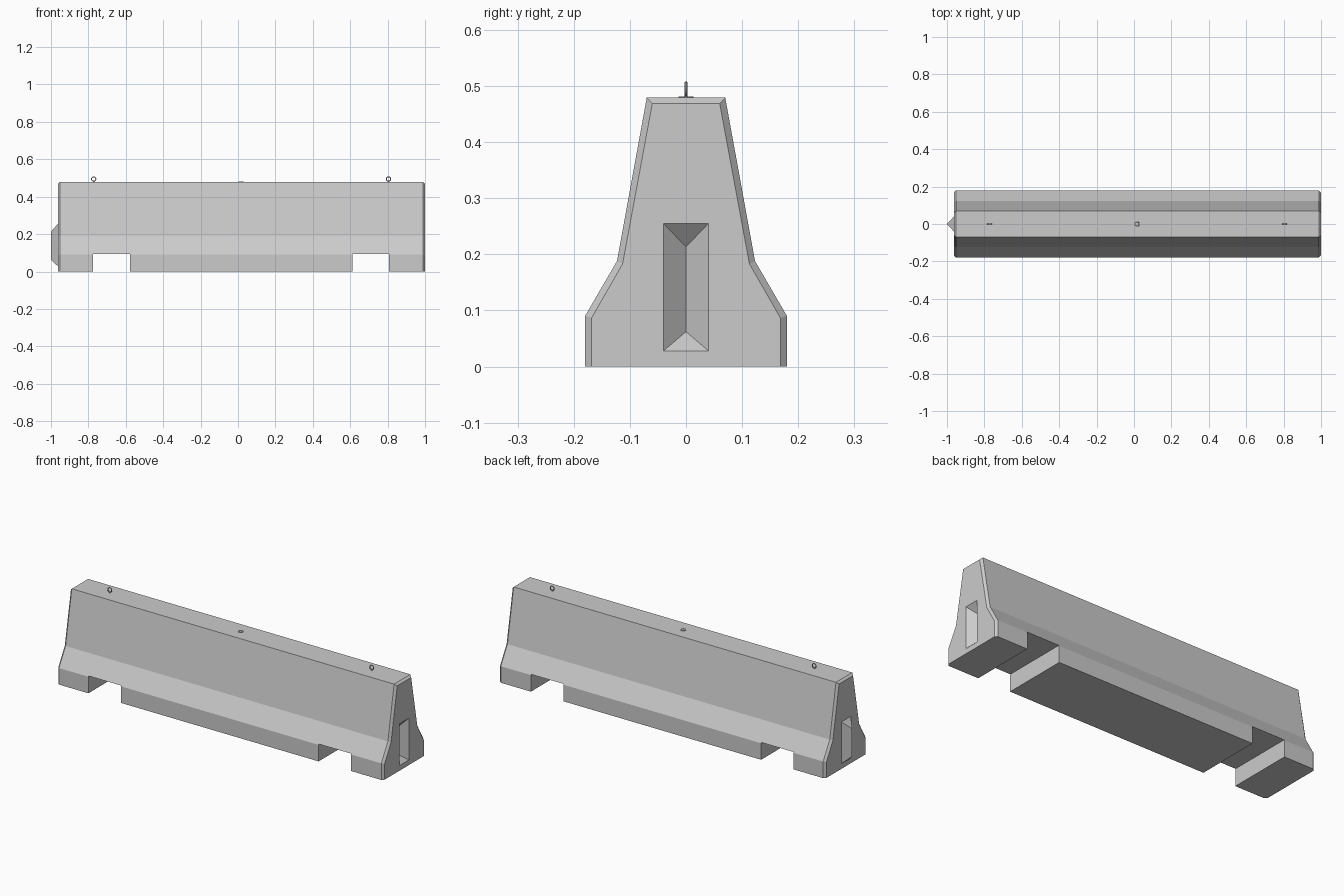
import bpy, bmesh
from math import pi

if "Cube" in bpy.data.objects:
    bpy.data.objects.remove(bpy.data.objects["Cube"])

X0, X1 = -0.963, 1.0          # ends of the concrete body
MID = 0.0165                  # centre of the lifting details
TOP = 0.479


def make_object(name, bm):
    bmesh.ops.recalc_face_normals(bm, faces=bm.faces)
    mesh = bpy.data.meshes.new(name)
    bm.to_mesh(mesh)
    bm.free()
    obj = bpy.data.objects.new(name, mesh)
    bpy.context.collection.objects.link(obj)
    return obj


def loft(name, sections):
    """Skin equal-length closed loops of points and cap both ends."""
    bm = bmesh.new()
    rings = [[bm.verts.new(p) for p in s] for s in sections]
    n = len(rings[0])
    for a, b in zip(rings, rings[1:]):
        for i in range(n):
            j = (i + 1) % n
            bm.faces.new((a[i], a[j], b[j], b[i]))
    bm.faces.new(rings[0])
    bm.faces.new(rings[-1])
    # collapses the zero-width ridge cap of a wedge
    bmesh.ops.remove_doubles(bm, verts=bm.verts, dist=1e-5)
    return make_object(name, bm)


def rect(x, w, z0, z1):
    return [(x, -w, z0), (x, w, z0), (x, w, z1), (x, -w, z1)]


def wedge(name, back, base, tip):
    """Hipped wedge used for both the tongue and its matching pocket."""
    bm = bmesh.new()
    a = [bm.verts.new(p) for p in rect(back, 0.04, 0.028, 0.255)]
    b = [bm.verts.new(p) for p in rect(base, 0.04, 0.028, 0.255)]
    low, high = bm.verts.new((tip, 0, 0.062)), bm.verts.new((tip, 0, 0.213))
    bm.faces.new(a)
    for i in range(4):
        j = (i + 1) % 4
        bm.faces.new((a[i], a[j], b[j], b[i]))
    for f in ((b[0], b[1], low), (b[1], b[2], high, low),
              (b[2], b[3], high), (b[3], b[0], low, high)):
        bm.faces.new(f)
    return make_object(name, bm)


def cut(target, cutter):
    mod = target.modifiers.new("cut", 'BOOLEAN')
    mod.operation, mod.solver, mod.object = 'DIFFERENCE', 'EXACT', cutter
    bpy.context.view_layer.objects.active = target
    bpy.ops.object.modifier_apply(modifier=mod.name)
    bpy.data.objects.remove(cutter)


# Barrier body: stepped profile with bevelled ends
outer = [(0.18, 0), (0.18, 0.09), (0.123, 0.188), (0.07, TOP)]
inner = [(0.168, 0), (0.168, 0.087), (0.113, 0.183), (0.06, 0.469)]


def section(x, half):
    return [(x, y, z) for y, z in half] + [(x, -y, z) for y, z in reversed(half)]


body = loft("barrier_body", [section(X0, inner), section(X0 + 0.012, outer),
                             section(X1 - 0.012, outer), section(X1, inner)])

# Forklift notches through the base
for c in (-0.676, 0.709):
    cut(body, loft("notch_cutter", [rect(c - 0.098, 0.3, -0.1, 0.0935),
                                    rect(c + 0.098, 0.3, -0.1, 0.0935)]))

# Pocket in one end, tongue on the other
cut(body, wedge("pocket_cutter", X1 + 0.05, X1, X1 - 0.037))
wedge("end_tongue", X0 + 0.005, X0, -1.0)


# Lifting rings: two upright, one lying flush in the middle
def ring(name, x, z, tilt):
    bpy.ops.mesh.primitive_torus_add(major_segments=24, minor_segments=8,
                                     major_radius=0.0115, minor_radius=0.0025,
                                     location=(x, 0, z), rotation=(tilt, 0, 0))
    bpy.context.object.name = name
    bpy.ops.object.shade_smooth_by_angle()


for side, x in (("left", MID - 0.788), ("right", MID + 0.788)):
    ring("lifting_ring_" + side, x, TOP + 0.0155, pi / 2)
    bpy.ops.mesh.primitive_cylinder_add(vertices=12, radius=0.003, depth=0.006,
                                        location=(x, 0, TOP + 0.001))
    bpy.context.object.name = "ring_stem_" + side
ring("centre_ring", MID, TOP, 0)
